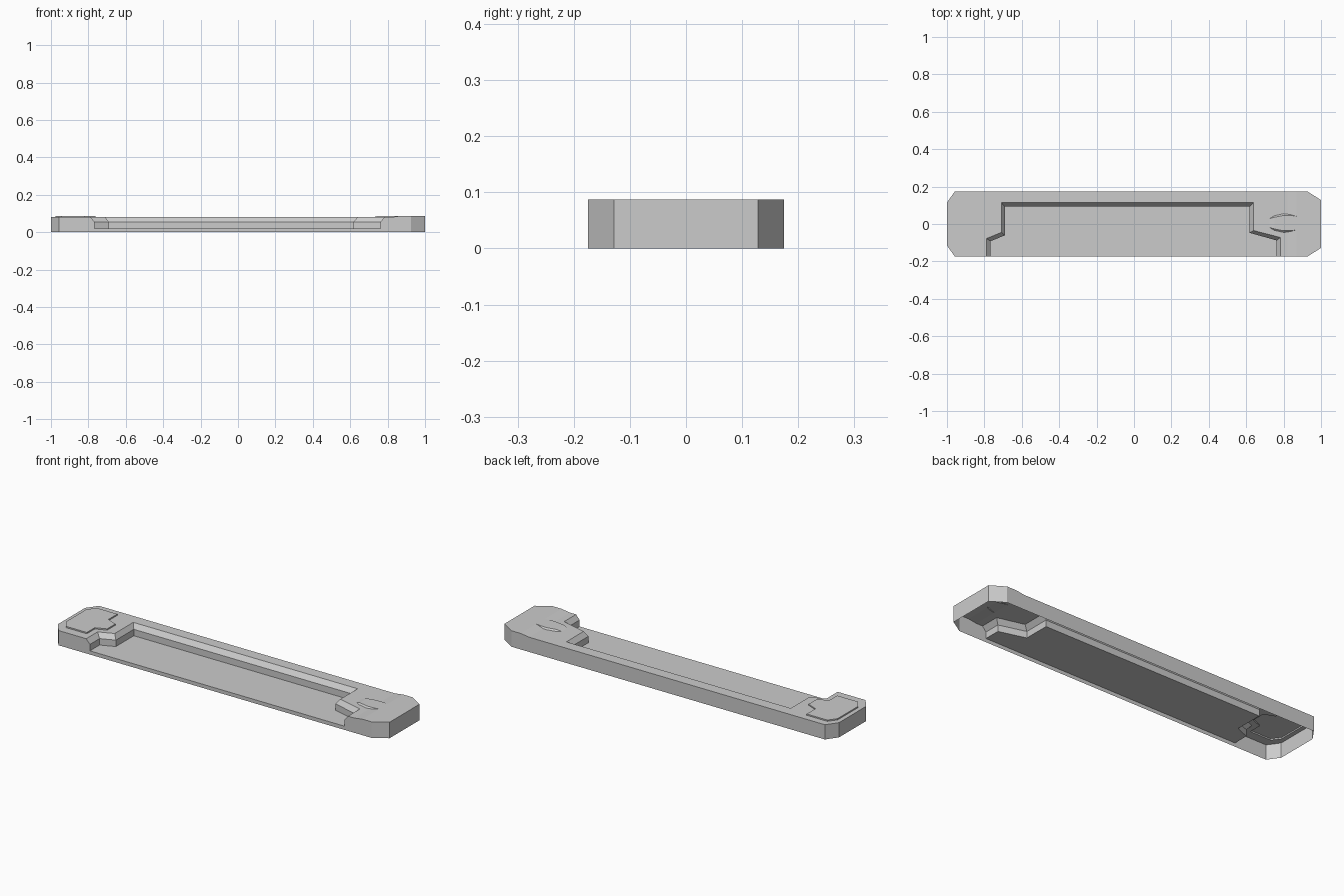
import bpy, bmesh

if "Cube" in bpy.data.objects:
    bpy.data.objects.remove(bpy.data.objects["Cube"])

TOP, HIGH, LEDGE, FLOOR = 0.08, 0.087, 0.055, 0.02
BACK, FRONT = 0.175, -0.175


def face(bm, pts):
    return bm.faces.new([bm.verts.new(p) for p in pts])


def at(pts, z):
    return [(x, y, z) for x, y in pts]


def band(bm, a, b, closed=False):
    n = len(a)
    for i in range(n if closed else n - 1):
        j = (i + 1) % n
        face(bm, [a[i], a[j], b[j], b[i]])


def finish(bm, name, upward=False):
    bmesh.ops.remove_doubles(bm, verts=bm.verts, dist=1e-4)
    bmesh.ops.recalc_face_normals(bm, faces=bm.faces)
    if upward:
        bm.normal_update()
        bmesh.ops.reverse_faces(bm, faces=[f for f in bm.faces if f.normal.z < -1e-4])
    me = bpy.data.meshes.new(name)
    bm.to_mesh(me)
    bm.free()
    bpy.context.collection.objects.link(bpy.data.objects.new(name, me))


# Outlines: recess rim and foot, left badge-shaped plate
rim = [(-.789, FRONT), (-.789, -.078), (-.709, -.045), (-.709, .114),
       (.639, .114), (.639, -.035), (.783, -.072), (.783, FRONT)]
foot = [(-.767, FRONT), (-.767, -.092), (-.691, -.061), (-.691, .093),
        (.618, .093), (.618, -.047), (.762, -.088), (.762, FRONT)]
plate = [(-.976, .092), (-.944, .136), (-.82, .136), (-.82, .06), (-.762, .036),
         (-.762, -.034), (-.82, -.058), (-.82, -.126), (-.944, -.126), (-.976, -.083)]

# Hollow body shell, open underneath
bm = bmesh.new()
main = [(.82, FRONT), (.82, BACK), (-.957, BACK), (-1, .115), (-1, -.115), (-.957, FRONT)] + rim
edges = []
for loop in (main, plate):
    vs = [bm.verts.new(p) for p in at(loop, TOP)]
    edges += [bm.edges.new((vs[i - 1], vs[i])) for i in range(len(vs))]
bmesh.ops.triangle_fill(bm, edges=edges, use_beauty=True, use_dissolve=False)

# Raised right end with its ramp
face(bm, [(.82, FRONT, TOP), (.87, FRONT, HIGH), (.87, BACK, HIGH), (.82, BACK, TOP)])
end = [(.925, FRONT), (1, -.128), (1, .128), (.925, BACK)]
face(bm, at([(.87, FRONT)] + end + [(.87, BACK)], HIGH))
band(bm, at(end, 0), at(end, HIGH))

# Left end walls
left = main[2:6]
band(bm, at(left, 0), at(left, TOP))

# Back and front walls
ramp = [(.87, HIGH), (.82, TOP)]
back = [(-.957, 0), (.925, 0), (.925, HIGH)] + ramp + [(-.957, TOP)]
front = [(-.957, 0), (.925, 0), (.925, HIGH)] + ramp + [
    (.783, TOP), (.762, LEDGE), (.762, FLOOR), (-.767, FLOOR), (-.767, LEDGE),
    (-.789, TOP), (-.957, TOP)]
face(bm, [(x, BACK, z) for x, z in back])
face(bm, [(x, FRONT, z) for x, z in front])

# Recess: sloped rim, upright wall, floor
band(bm, at(rim, TOP), at(foot, LEDGE))
band(bm, at(foot, LEDGE), at(foot, FLOOR))
face(bm, at(foot, FLOOR))
finish(bm, "body_shell")

# Raised plate on the left end
bm = bmesh.new()
band(bm, at(plate, TOP), at(plate, HIGH), closed=True)
face(bm, at(plate, HIGH))
finish(bm, "left_plate", upward=True)

# Raised tongue on the right end with curved flanks
bm = bmesh.new()
rows = [(.725, .024, .024, TOP), (.75, .039, .031, HIGH), (.80, .05, .041, HIGH),
        (.84, .046, .041, HIGH), (.875, .035, .035, HIGH)]
cy = .005
for s in (-1, 1):
    band(bm, [(x, cy + s * w, TOP) for x, w, t, z in rows],
         [(x, cy + s * t, z + .0003) for x, w, t, z in rows])
band(bm, [(x, cy - t, z + .0003) for x, w, t, z in rows],
     [(x, cy + t, z + .0003) for x, w, t, z in rows])
finish(bm, "right_tongue", upward=True)
